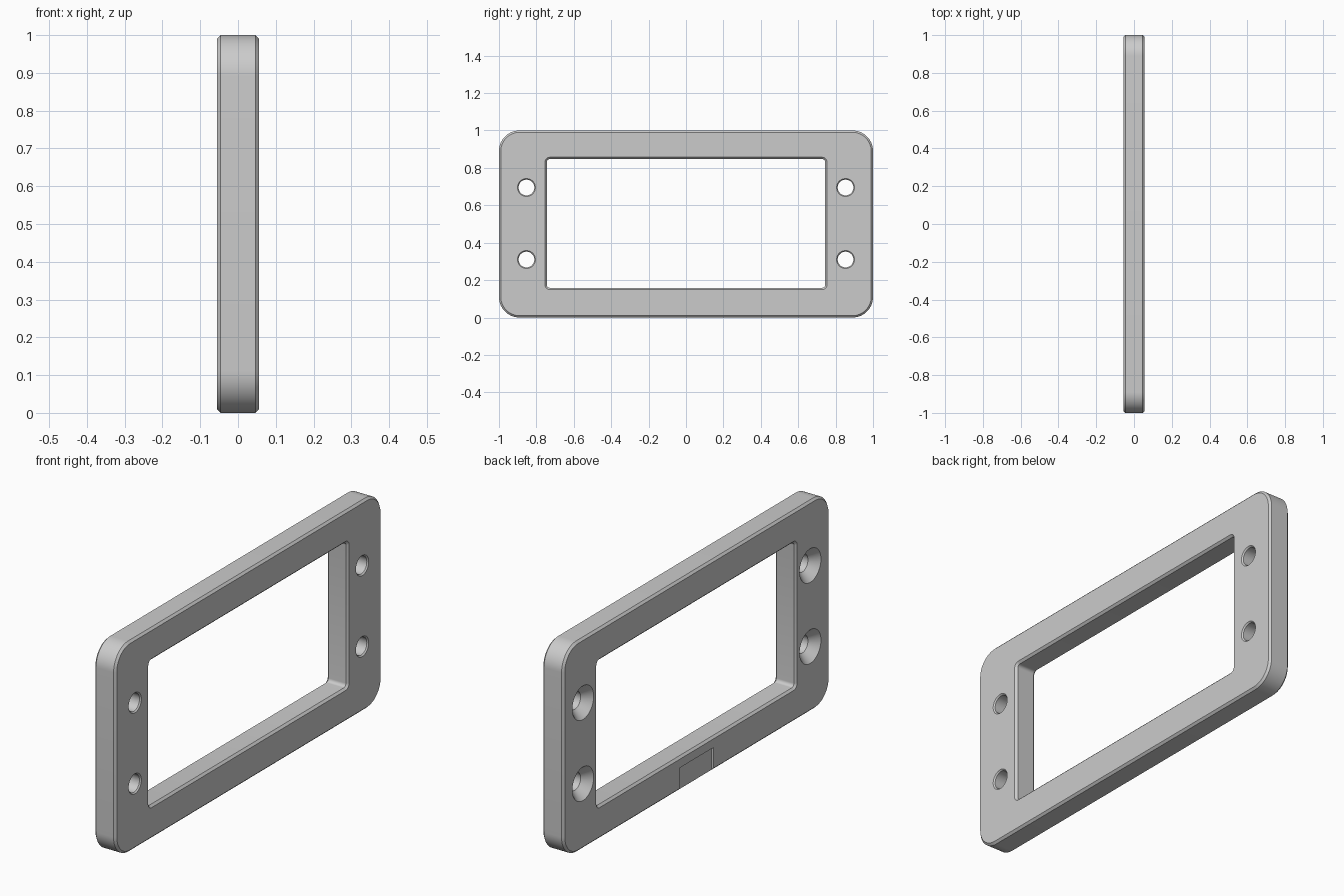
import bpy, bmesh
from math import sin, cos, pi

if "Cube" in bpy.data.objects:
    bpy.data.objects.remove(bpy.data.objects["Cube"])

T, C, E = 0.056, 0.01, 0.01   # half thickness, chamfer, cutter overshoot


def rounded(hy, hz, r, seg=10, cz=0.5):
    """Rounded rectangle outline in the YZ plane."""
    pts = []
    for k, (sy, sz) in enumerate([(1, 1), (-1, 1), (-1, -1), (1, -1)]):
        for i in range(seg + 1):
            a = (k + i / seg) * pi / 2
            pts.append((sy * (hy - r) + r * cos(a), cz + sz * (hz - r) + r * sin(a)))
    return pts


def circle(cy, cz, r, n=48):
    return [(cy + r * cos(2 * pi * i / n), cz + r * sin(2 * pi * i / n)) for i in range(n)]


def loft(name, sections):
    """Solid through (x, outline) sections."""
    bm = bmesh.new()
    rings = [[bm.verts.new((x, y, z)) for y, z in outline] for x, outline in sections]
    n = len(rings[0])
    for a, b in zip(rings, rings[1:]):
        for i in range(n):
            j = (i + 1) % n
            bm.faces.new((a[i], a[j], b[j], b[i]))
    bm.faces.new(rings[0][::-1])
    bm.faces.new(rings[-1])
    bmesh.ops.recalc_face_normals(bm, faces=bm.faces)
    me = bpy.data.meshes.new(name)
    bm.to_mesh(me)
    bm.free()
    ob = bpy.data.objects.new(name, me)
    bpy.context.collection.objects.link(ob)
    return ob


# Chamfered outer plate
outer = rounded(1.0, 0.5, 0.11, 16)
inset = rounded(1.0 - C, 0.5 - C, 0.11 - C, 16)
frame = loft("frame_plate", [(-T, inset), (-T + C, outer), (T - C, outer), (T, inset)])

# Window with chamfered rims
wy, wz, wr = 0.744, 0.344, 0.016
small = rounded(wy, wz, wr, 6, 0.503)
big = rounded(wy + C + E, wz + C + E, wr + C + E, 6, 0.503)
cutters = [loft("window_cutter", [(-T - E, big), (-T + C, small), (T - C, small), (T + E, big)])]

# Screw holes: countersunk on the -x face, lightly chamfered on the +x face
r, c, R, depth = 0.042, 0.006, 0.08, 0.042
slope = (R - r) / depth
for y in (-0.853, 0.853):
    for z in (0.31, 0.695):
        cutters.append(loft("hole_cutter", [
            (-T - E, circle(y, z, R + slope * E)), (-T + depth, circle(y, z, r)),
            (T - c, circle(y, z, r)), (T + E, circle(y, z, r + c + E))]))

# Shallow label recess on the -x face, open at the lower edge
label = [(-0.125, -0.02), (0.125, -0.02), (0.125, 0.108), (-0.125, 0.108)]
cutters.append(loft("label_cutter", [(-T - E, label), (-T + 0.009, label)]))

bpy.context.view_layer.objects.active = frame
frame.select_set(True)
for cutter in cutters:
    mod = frame.modifiers.new("cut", 'BOOLEAN')
    mod.operation = 'DIFFERENCE'
    mod.solver = 'EXACT'
    mod.object = cutter
    bpy.ops.object.modifier_apply(modifier=mod.name)
for cutter in cutters:
    bpy.data.objects.remove(cutter, do_unlink=True)

bpy.ops.object.shade_smooth_by_angle(angle=pi / 6)
